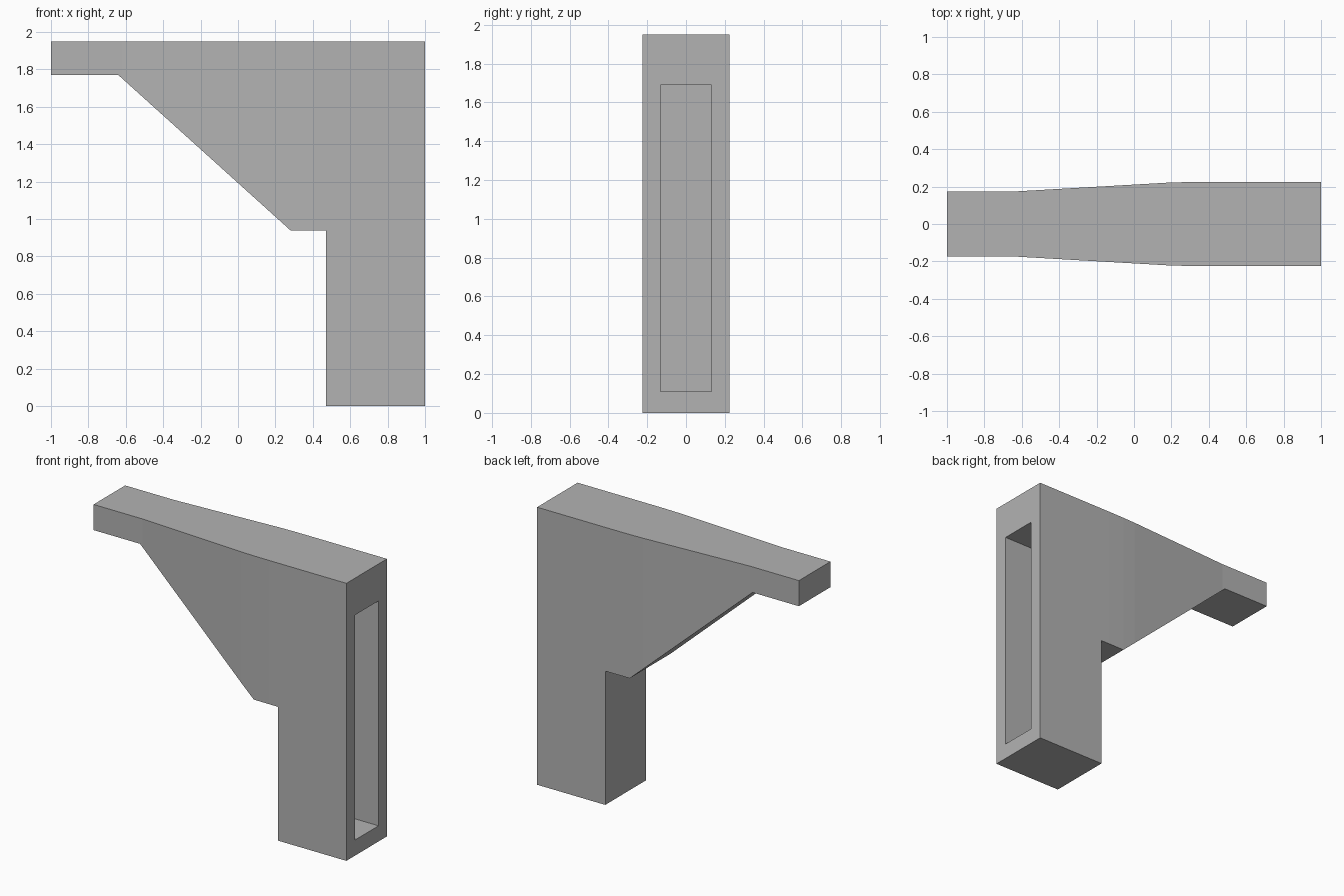
import bpy
import bmesh

if "Cube" in bpy.data.objects:
    bpy.data.objects.remove(bpy.data.objects["Cube"], do_unlink=True)

# Plain grey material
grey = bpy.data.materials.new("plain_grey")
grey.use_nodes = True
colour = (0.45, 0.45, 0.45, 1)
grey.diffuse_color = colour
grey.node_tree.nodes["Principled BSDF"].inputs["Base Color"].default_value = colour

TOP = 1.95
# Side outline of the bracket: arm, sloped brace, step and post
OUTLINE = [(-1, TOP), (-1, 1.77), (-0.64, 1.77), (0.28, 0.94),
           (0.47, 0.94), (0.47, 0), (1, 0), (1, TOP)]
# Half width along the length: the arm is narrower than the post
WIDTHS = [(-1, 0.175), (-0.62, 0.175), (0.18, 0.221), (0.28, 0.224),
          (0.4, 0.225), (1, 0.225)]


def half_width(x):
    for (x0, w0), (x1, w1) in zip(WIDTHS, WIDTHS[1:]):
        if x <= x1 + 1e-5:
            return w0 + (w1 - w0) * (x - x0) / (x1 - x0)
    return WIDTHS[-1][1]


# Extrude the outline across the width
bm = bmesh.new()
side = bm.faces.new([bm.verts.new((x, -1, z)) for x, z in OUTLINE])
extruded = bmesh.ops.extrude_face_region(bm, geom=[side], use_keep_orig=True)
for v in extruded["geom"]:
    if isinstance(v, bmesh.types.BMVert):
        v.co.y = 1

# Cut across at each change of width, then taper
for x, _ in WIDTHS[1:-1]:
    bmesh.ops.bisect_plane(bm, geom=bm.verts[:] + bm.edges[:] + bm.faces[:],
                           plane_co=(x, 0, 0), plane_no=(1, 0, 0))
for v in bm.verts:
    v.co.y *= half_width(v.co.x)
bmesh.ops.recalc_face_normals(bm, faces=bm.faces[:])

# Tall slot sunk into the end of the post
end = max(bm.faces, key=lambda f: f.calc_center_median().x)
bmesh.ops.inset_individual(bm, faces=[end], thickness=0.09)
for v in end.verts:
    v.co.y = 0.132 if v.co.y > 0 else -0.132
    v.co.z = 1.69 if v.co.z > 1 else 0.11
floor = bmesh.ops.extrude_discrete_faces(bm, faces=[end])["faces"][0]
for v in floor.verts:
    v.co.x = 0.58

# Triangulate the outline sides cleanly where they are concave
bmesh.ops.triangulate(bm, faces=[f for f in bm.faces if len(f.verts) > 4])

mesh = bpy.data.meshes.new("bracket")
bm.to_mesh(mesh)
bm.free()
mesh.materials.append(grey)
bracket = bpy.data.objects.new("bracket", mesh)
bpy.context.collection.objects.link(bracket)
